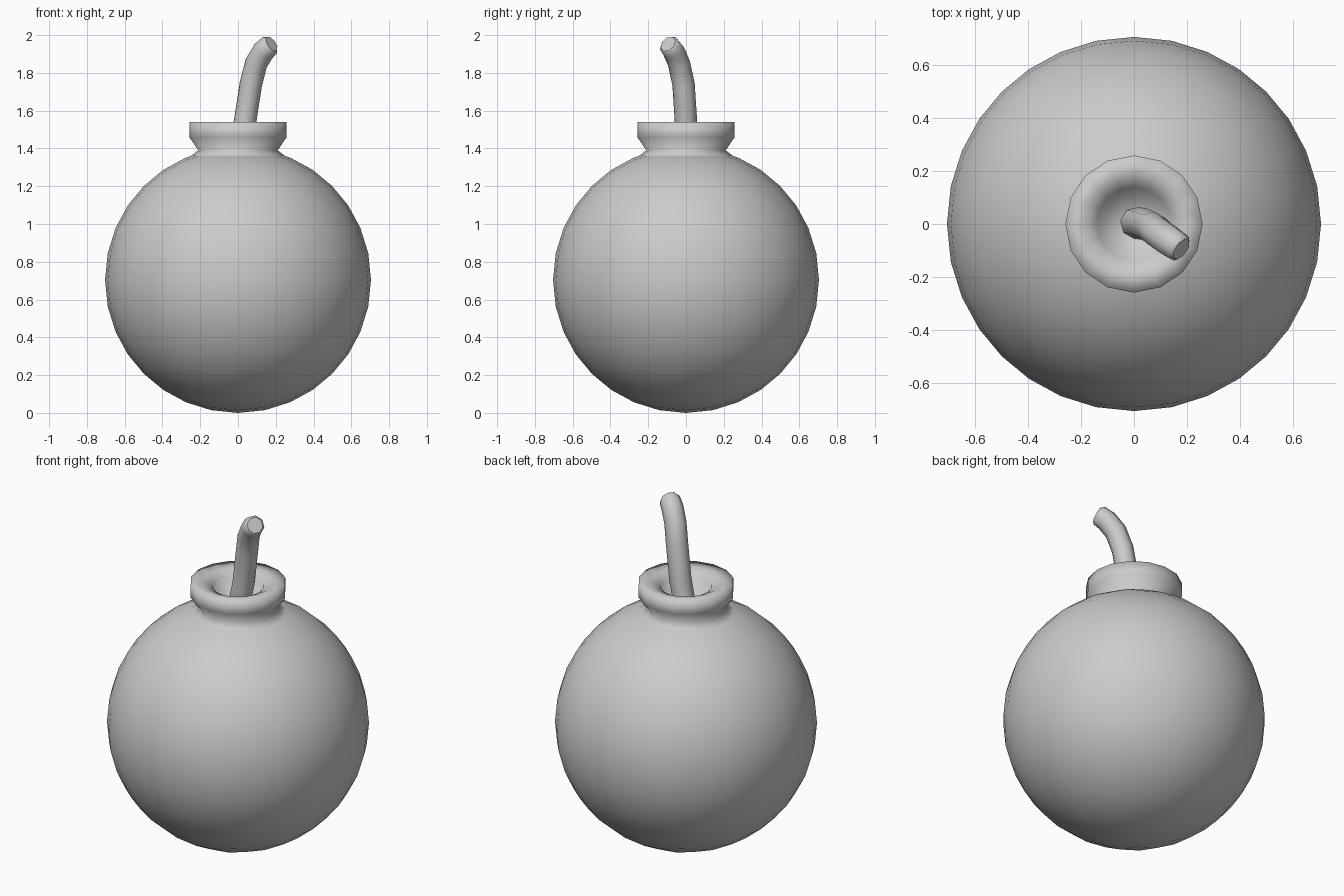
import bpy, bmesh, math

if "Cube" in bpy.data.objects:
    bpy.data.objects.remove(bpy.data.objects["Cube"])

R = 0.704


def finish(name, bm, smooth=True):
    bmesh.ops.recalc_face_normals(bm, faces=bm.faces)
    mesh = bpy.data.meshes.new(name)
    bm.to_mesh(mesh)
    bm.free()
    for p in mesh.polygons:
        p.use_smooth = smooth
    ob = bpy.data.objects.new(name, mesh)
    bpy.context.collection.objects.link(ob)
    return ob


# Round body: a cube subdivided three times and cast to a sphere
bm = bmesh.new()
bmesh.ops.create_cube(bm, size=2)
body = finish("body", bm)
body.location.z = R
sub = body.modifiers.new("subdivide", 'SUBSURF')
sub.levels = sub.render_levels = 3
cast = body.modifiers.new("round", 'CAST')
cast.cast_type = 'SPHERE'
cast.factor = 1.0
cast.use_radius_as_size = False
cast.size = R

# Collar: 16-sided lathe with a flared lip and a rounded hollow
profile = [(0.25, 1.36), (0.21, 1.39), (0.258, 1.46), (0.258, 1.54),
           (0.19, 1.535), (0.14, 1.51), (0.115, 1.43), (0.0, 1.42)]
SIDES = 16
bm = bmesh.new()
rings = []
for r, z in profile[:-1]:
    rings.append([bm.verts.new((r * math.cos(2 * math.pi * i / SIDES),
                                r * math.sin(2 * math.pi * i / SIDES), z))
                  for i in range(SIDES)])
for a, b in zip(rings, rings[1:]):
    for i in range(SIDES):
        j = (i + 1) % SIDES
        bm.faces.new((a[i], a[j], b[j], b[i]))
tip = bm.verts.new((0, 0, profile[-1][1]))
for i in range(SIDES):
    bm.faces.new((rings[-1][i], rings[-1][(i + 1) % SIDES], tip))
finish("collar", bm)

# Fuse: bent eight-sided tube with a slightly narrowed end
path = [(0.0, 0.005, 1.38, 1), (0.037, 0.0, 1.54, 1), (0.068, -0.013, 1.74, 1),
        (0.096, -0.037, 1.85, 1), (0.135, -0.065, 1.915, 1),
        (0.168, -0.088, 1.946, 0.95), (0.178, -0.095, 1.953, 0.75)]
curve = bpy.data.curves.new("fuse", 'CURVE')
curve.dimensions = '3D'
curve.bevel_depth = 0.06
curve.bevel_resolution = 2
curve.use_fill_caps = True
sp = curve.splines.new('POLY')
sp.points.add(len(path) - 1)
for p, (x, y, z, rad) in zip(sp.points, path):
    p.co = (x, y, z, 1)
    p.radius = rad
sp.use_smooth = True
bpy.context.collection.objects.link(bpy.data.objects.new("fuse", curve))
